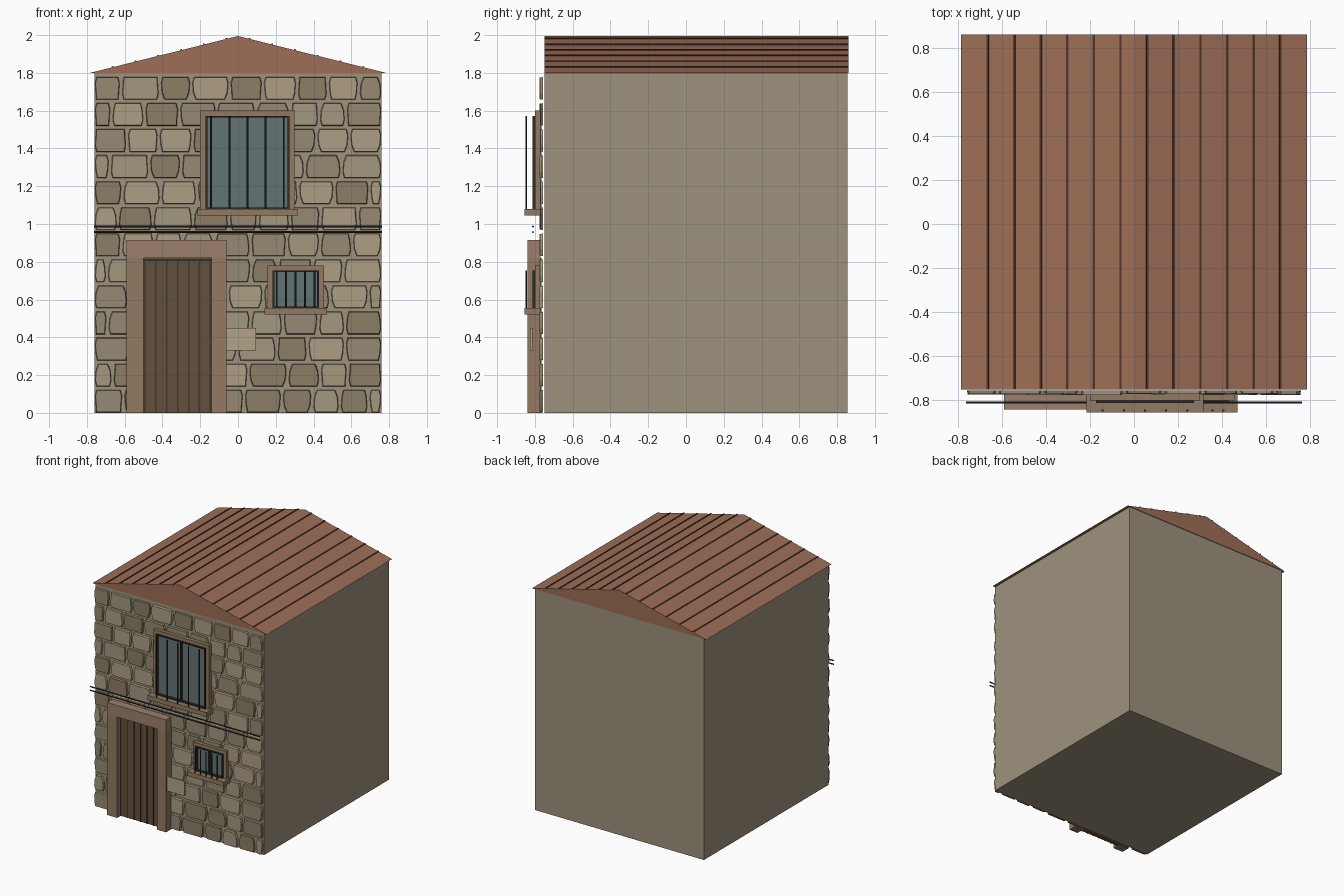
import bpy, bmesh, math, random

if "Cube" in bpy.data.objects:
    bpy.data.objects.remove(bpy.data.objects["Cube"])

random.seed(4)


def mat(name, r, g, b):
    m = bpy.data.materials.new(name)
    m.diffuse_color = [((c / 255 + 0.055) / 1.055) ** 2.4 for c in (r, g, b)] + [1]
    m.use_nodes = True
    m.node_tree.nodes["Principled BSDF"].inputs["Base Color"].default_value = m.diffuse_color
    return m


PLASTER = mat("plaster", 158, 146, 125)
TILE = mat("roof_tile", 158, 110, 86)
DARK = mat("dark_iron", 48, 46, 42)
SEAM = mat("roof_seam", 82, 52, 42)
TRIM = mat("trim_stone", 146, 122, 98)
LINTEL = mat("lintel_stone", 156, 128, 108)
WOOD = mat("door_wood", 98, 80, 60)
WOODDARK = mat("door_groove", 66, 54, 42)
GLASS = mat("window_glass", 100, 116, 116)
SIGN = mat("sign_plate", 178, 164, 138)
STONES = [mat("stone_a", 150, 138, 114), mat("stone_b", 164, 152, 127),
          mat("stone_c", 140, 126, 102), mat("stone_d", 174, 159, 132)]


def finish(name, bm, m):
    bmesh.ops.recalc_face_normals(bm, faces=bm.faces)
    me = bpy.data.meshes.new(name)
    bm.to_mesh(me)
    bm.free()
    me.materials.append(m)
    ob = bpy.data.objects.new(name, me)
    bpy.context.collection.objects.link(ob)
    return ob


def box(name, x, y, z, m):
    bm = bmesh.new()
    bmesh.ops.create_cube(bm, size=1)
    for v in bm.verts:
        for i, (a, b) in enumerate((x, y, z)):
            v.co[i] = a if v.co[i] < 0 else b
    return finish(name, bm, m)


def prism(name, back, front, y_back, y_front, m):
    """Loft between two matching x-z outlines."""
    bm = bmesh.new()
    a = [bm.verts.new((x, y_back, z)) for x, z in back]
    b = [bm.verts.new((x, y_front, z)) for x, z in front]
    bm.faces.new(a)
    bm.faces.new(b)
    for i in range(len(a)):
        j = (i + 1) % len(a)
        bm.faces.new((a[i], a[j], b[j], b[i]))
    return finish(name, bm, m)


def rod(name, loc, length, radius, axis, m):
    bpy.ops.mesh.primitive_cylinder_add(vertices=8, radius=radius, depth=length, location=loc,
                                        rotation=(0, math.pi / 2 if axis == "x" else 0, 0))
    ob = bpy.context.object
    ob.name = name
    ob.data.materials.append(m)
    bpy.ops.object.shade_smooth_by_angle()
    return ob


# House body and gabled roof
box("house_body", (-0.76, 0.76), (-0.75, 0.855), (0, 1.8), PLASTER)
gable = [(-0.785, 1.8), (0.785, 1.8), (0, 1.995)]
prism("roof", gable, gable, 0.86, -0.75, TILE)

# Raised seams running along the roof slopes
slope = math.atan2(0.195, 0.785)
for i in range(12):
    x = -0.663 + i * 0.1205
    s = box("roof_seam", (-0.005, 0.005), (-0.75, 0.86), (-0.004, 0.005), SEAM)
    s.location = (x, 0, 1.995 - abs(x) * 0.195 / 0.785)
    s.rotation_euler.y = slope if x > 0 else -slope

# Facing stones, left out where the door and windows cover them
openings = [(-0.55, -0.1, -0.1, 0.86), (-0.18, 0.28, 1.08, 1.57), (0.175, 0.435, 0.54, 0.76)]
for row in range(13):
    z0 = row * 0.138 + 0.002
    z1 = z0 + 0.12
    x = -0.757 - (row % 2) * 0.07
    while x < 0.72:
        w = random.uniform(0.125, 0.2)
        a, b = max(x, -0.757), min(x + w, 0.757)
        if 0.757 - b < 0.06:
            b = 0.757
        x = b + 0.014
        if b - a < 0.05 or any(a > o[0] and b < o[1] and z0 > o[2] and z1 < o[3]
                               for o in openings):
            continue
        t = random.choice((0.006, 0.012, 0.018))
        flip = random.random() < 0.5
        h = z1 - z0
        side = [(t, 0), (0.004, 0.3 * h), (0, 0.75 * h), (0.008, h)]
        if flip:
            side = [(d, h - e) for d, e in reversed(side)]
        back = [(b - d, z0 + e) for d, e in side] + [(a + d, z0 + e) for d, e in reversed(side)]
        cx, cz = (a + b) / 2, (z0 + z1) / 2
        front = [(px - math.copysign(0.003, px - cx), pz - math.copysign(0.003, pz - cz))
                 for px, pz in back]
        prism("facing_stone", back, front, -0.756, random.uniform(-0.776, -0.768),
              random.choice(STONES))

# Door with surround, planks and top shadow strip
box("door_jamb_left", (-0.59, -0.50), (-0.84, -0.77), (0, 0.82), TRIM)
box("door_jamb_right", (-0.14, -0.06), (-0.84, -0.77), (0, 0.82), TRIM)
box("door_lintel", (-0.59, -0.06), (-0.84, -0.77), (0.82, 0.915), LINTEL)
box("door_panel", (-0.50, -0.14), (-0.795, -0.765), (0, 0.82), WOOD)
box("door_top_strip", (-0.50, -0.14), (-0.802, -0.795), (0.805, 0.815), DARK)
for i in range(7):
    x = -0.494 + i * 0.058
    box("door_groove", (x - 0.004, x + 0.004), (-0.80, -0.793), (0, 0.805), WOODDARK)


def window(name, x0, x1, z0, z1, t, bars, bar_w):
    """Stone frame, glass, dark casement, sill and a row of iron bars."""
    yf = (-0.80, -0.77)
    box(name + "_frame_left", (x0, x0 + t), yf, (z0, z1), TRIM)
    box(name + "_frame_right", (x1 - t, x1), yf, (z0, z1), TRIM)
    box(name + "_frame_top", (x0 + t, x1 - t), yf, (z1 - t, z1), TRIM)
    gx, gz = (x0 + t, x1 - t), (z0, z1 - t)
    box(name + "_glass", gx, (-0.79, -0.765), gz, GLASS)
    yc = (-0.812, -0.788)
    mid = (gx[0] + gx[1]) / 2
    for c in (gx[0] + 0.005, mid, gx[1] - 0.005):
        box(name + "_casement", (c - 0.005, c + 0.005), yc, gz, DARK)
    for z in (gz[0], gz[1] - 0.008):
        box(name + "_casement_rail", gx, yc, (z, z + 0.008), DARK)
    box(name + "_sill", (x0 - 0.015, x1 + 0.015), (-0.855, -0.77), (z0 - 0.036, z0), TRIM)
    for i in range(bars):
        x = mid + (i - (bars - 1) / 2) * bar_w
        rod(name + "_bar", (x, -0.846, (z0 + z1 - t) / 2), z1 - t - z0, 0.005, "z", DARK)


window("upper_window", -0.20, 0.30, 1.08, 1.60, 0.028, 5, 0.096)
window("lower_window", 0.155, 0.455, 0.556, 0.78, 0.027, 5, 0.05)

# Blank wall sign beside the door
box("wall_sign", (-0.10, 0.095), (-0.825, -0.812), (0.33, 0.45), SIGN)

# Two cables strung across the front
for z in (0.957, 0.987):
    rod("cable", (0, -0.81, z), 1.525, 0.005, "x", DARK)
